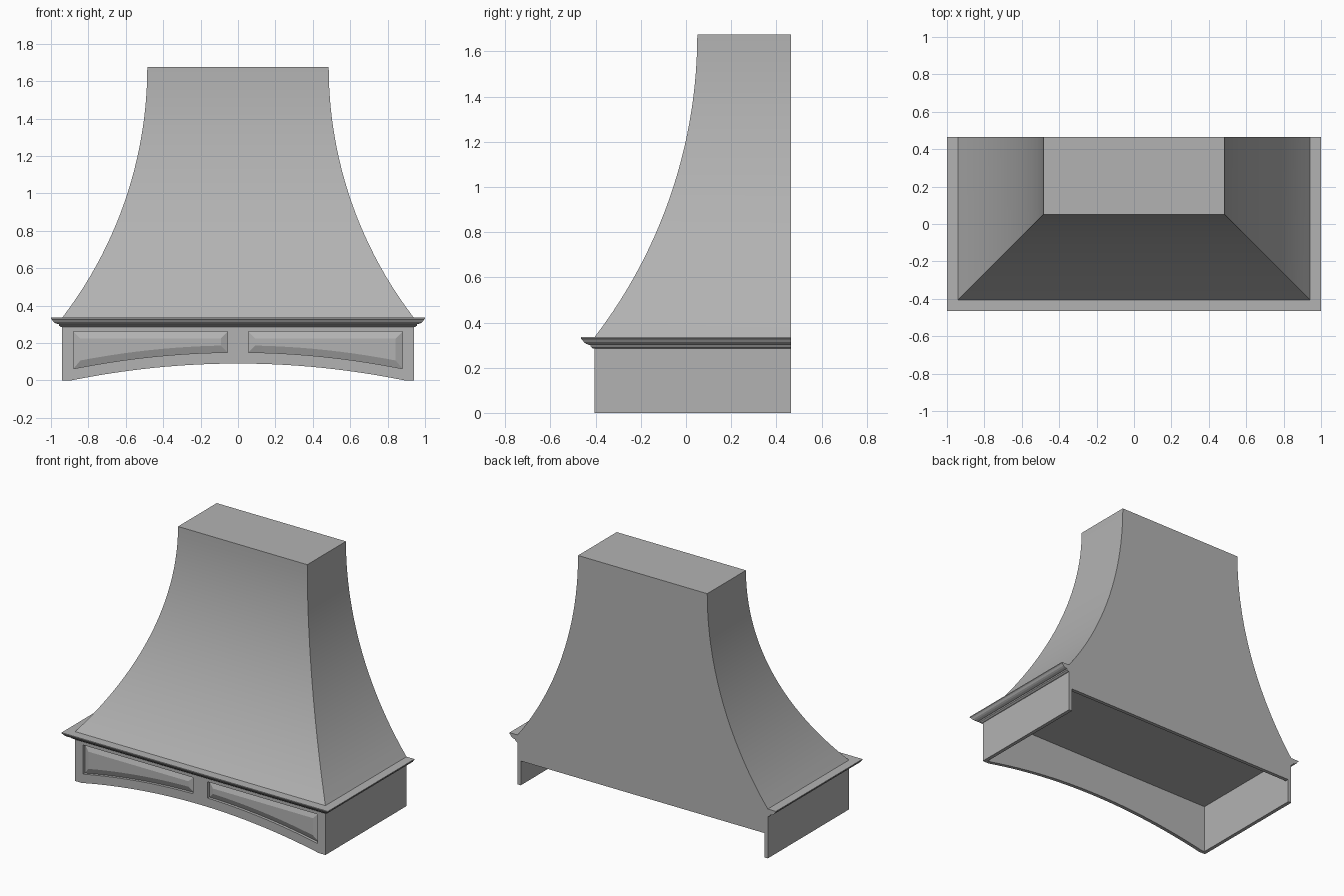
import bpy, bmesh, math

if "Cube" in bpy.data.objects:
    bpy.data.objects.remove(bpy.data.objects["Cube"])

grey = bpy.data.materials.new("hood_grey")
grey.diffuse_color = (0.45, 0.45, 0.45, 1)
grey.use_nodes = True
grey.node_tree.nodes["Principled BSDF"].inputs["Base Color"].default_value = grey.diffuse_color

W, FRONT, BACK = 0.94, -0.405, 0.465     # base half width, front and back planes
LEDGE, TOP, T = 0.335, 1.675, 0.025      # shelf height, total height, board thickness


def loft(name, rings, cyclic=True, smooth=False):
    """Skin matching rings of points and cap both ends."""
    bm = bmesh.new()
    rows = [[bm.verts.new(p) for p in ring] for ring in rings]
    n = len(rows[0])
    for a, b in zip(rows, rows[1:]):
        for i in range(n):
            j = (i + 1) % n
            bm.faces.new((a[i], a[j], b[j], b[i]))
    bm.faces.new(rows[0])
    bm.faces.new(rows[-1])
    bmesh.ops.recalc_face_normals(bm, faces=bm.faces)
    me = bpy.data.meshes.new(name)
    bm.to_mesh(me)
    bm.free()
    me.materials.append(grey)
    ob = bpy.data.objects.new(name, me)
    bpy.context.collection.objects.link(ob)
    if smooth:
        bpy.ops.object.select_all(action='DESELECT')
        bpy.context.view_layer.objects.active = ob
        ob.select_set(True)
        bpy.ops.object.shade_smooth_by_angle(angle=math.radians(25))
    return ob


def box(name, x0, x1, y0, y1, z0, z1):
    return loft(name, [[(x0, y0, z), (x1, y0, z), (x1, y1, z), (x0, y1, z)] for z in (z0, z1)])


def arch(x):
    """Height of the arched lower edge of the apron."""
    return max(0.0, 0.09 * (1 - (x / 0.89) ** 2))


# Flared chimney: the front and both sides follow one circular arc
h, d = TOP - LEDGE, 0.455
R = (h * h + d * d) / (2 * d)
rings = []
for i in range(25):
    z = LEDGE + h * i / 24
    o = R - math.sqrt(R * R - (TOP - z) ** 2)
    x, y = W - d + o, FRONT + d - 0.005 + (0.005 * (1 - i / 24)) - o
    y = FRONT + d - o
    rings.append([(-x, y, z), (x, y, z), (x, BACK, z), (-x, BACK, z)])
loft("flared_chimney", rings, smooth=True)

# Crown moulding: profile (outward offset, z) mitred around front and sides
profile = [(-0.01, LEDGE), (0.06, LEDGE), (0.06, 0.329), (0.053, 0.322), (0.047, 0.313),
           (0.037, 0.306), (0.024, 0.301), (0.018, 0.300), (0.016, 0.292),
           (0.008, 0.286), (0, 0.284), (-0.01, 0.284)]
path = [(-1, BACK, 0), (-1, FRONT, -1), (1, FRONT, -1), (1, BACK, 0)]
loft("crown_moulding", [[(sx * (W + o), y + sy * o, z) for o, z in profile]
                        for sx, y, sy in path])

# Front apron with arched lower edge
xs = [-0.89 + 1.78 * i / 32 for i in range(33)]
outline = [(-W, LEDGE), (-W, 0)] + [(x, arch(x)) for x in xs] + [(W, 0), (W, LEDGE)]
apron = loft("front_apron", [[(x, y, z) for x, z in outline] for y in (FRONT, FRONT + T)])


def panel_ring(side, inset, y):
    """Panel outline: straight top, lower edge parallel to the arch."""
    x0, x1 = 0.055 + inset, 0.88 - inset
    pts = [(x0 + (x1 - x0) * i / 16) for i in range(17)]
    ring = [(x, arch(x) + 0.06 + inset) for x in pts] + [(x1, 0.26 - inset), (x0, 0.26 - inset)]
    return [(side * x, y, z) for x, z in ring]


# Recesses cut in the apron, each filled with a bevelled raised panel
for side, label in ((-1, "left"), (1, "right")):
    cutter = loft("cutter", [panel_ring(side, 0, FRONT - 0.05), panel_ring(side, 0, FRONT + 0.02)])
    mod = apron.modifiers.new("recess", 'BOOLEAN')
    mod.operation, mod.solver, mod.object = 'DIFFERENCE', 'EXACT', cutter
    bpy.context.view_layer.objects.active = apron
    bpy.ops.object.modifier_apply(modifier=mod.name)
    bpy.data.objects.remove(cutter)
    loft(label + "_raised_panel", [panel_ring(side, 0, FRONT + 0.022),
                                   panel_ring(side, 0, FRONT + 0.019),
                                   panel_ring(side, 0.037, FRONT + 0.004)])

# Side boards and the shorter back board
for side, label in ((-1, "left"), (1, "right")):
    a, b = sorted((side * W, side * (W - T)))
    box(label + "_side_board", a, b, FRONT + T, BACK, 0, LEDGE)
box("back_board", -W + T, W - T, BACK - T, BACK, 0.165, LEDGE)
